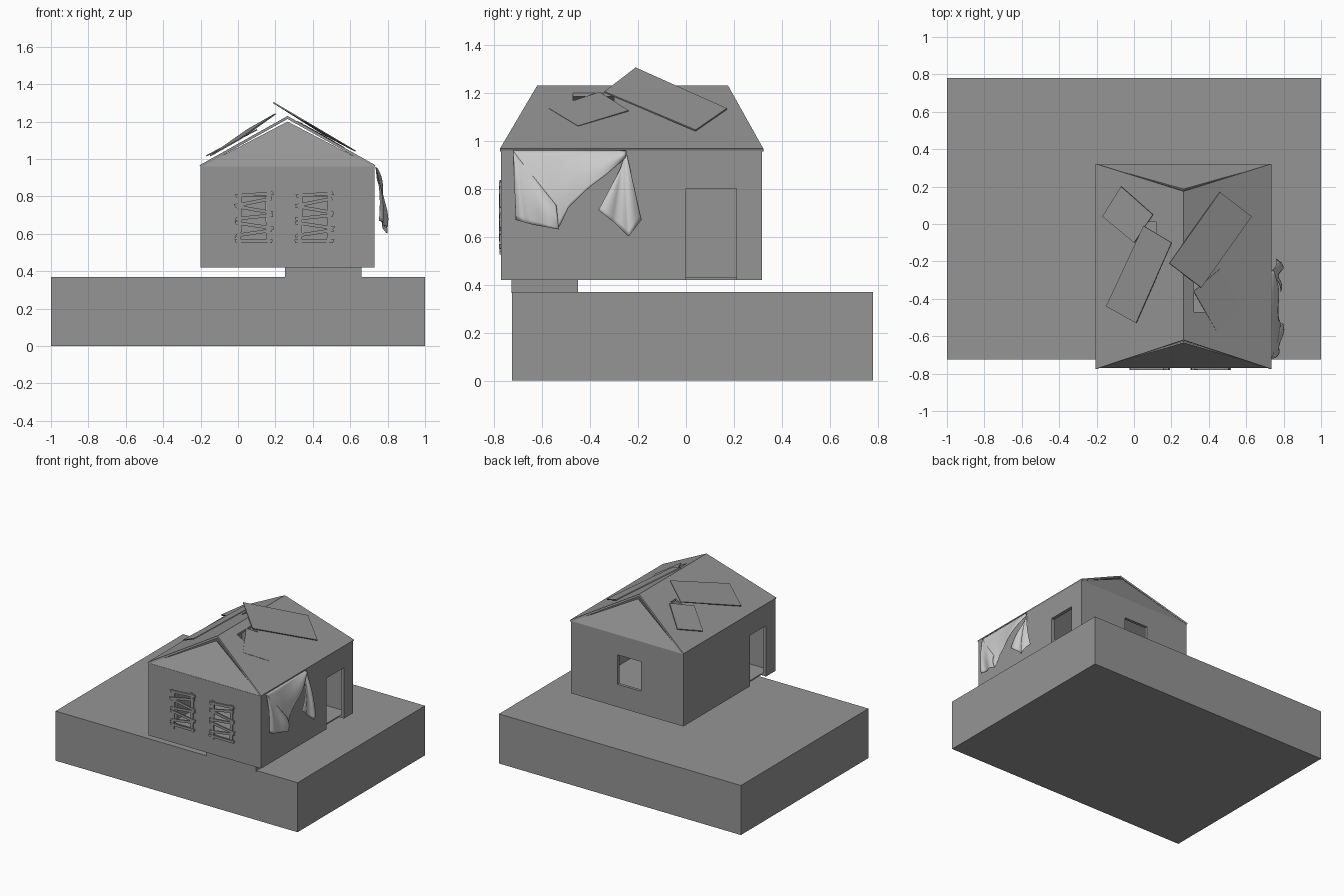
import bpy, bmesh, math, random
from mathutils import Vector

if "Cube" in bpy.data.objects:
    bpy.data.objects.remove(bpy.data.objects["Cube"])

random.seed(4)


def material(name, g):
    m = bpy.data.materials.new(name)
    m.diffuse_color = (g, g, g, 1)
    m.use_nodes = True
    m.node_tree.nodes["Principled BSDF"].inputs["Base Color"].default_value = m.diffuse_color
    return m


DARK = material("dark_grey", 0.3)
PALE = material("pale_cloth", 0.95)


def make(name, bm, mat=DARK):
    me = bpy.data.meshes.new(name)
    bm.to_mesh(me)
    bm.free()
    me.materials.append(mat)
    ob = bpy.data.objects.new(name, me)
    bpy.context.collection.objects.link(ob)
    return ob


def box(name, x0, x1, y0, y1, z0, z1):
    bm = bmesh.new()
    bmesh.ops.create_cube(bm, size=1)
    for v in bm.verts:
        v.co = Vector((x1 if v.co.x > 0 else x0, y1 if v.co.y > 0 else y0, z1 if v.co.z > 0 else z0))
    return make(name, bm)


def apply(ob):
    bpy.context.view_layer.objects.active = ob
    for m in list(ob.modifiers):
        bpy.ops.object.modifier_apply(modifier=m.name)


def cut(ob, *dims):
    cutter = box("cutter", *dims)
    cutter.hide_render = True
    m = ob.modifiers.new("cut", 'BOOLEAN')
    m.operation = 'DIFFERENCE'
    m.solver = 'EXACT'
    m.object = cutter
    apply(ob)
    bpy.data.objects.remove(cutter)


def sheet(name, pts, thick):
    # flat panel, thickened downwards
    bm = bmesh.new()
    f = bm.faces.new([bm.verts.new(p) for p in pts])
    f.normal_update()
    if f.normal.z < 0:
        f.normal_flip()
    ob = make(name, bm)
    m = ob.modifiers.new("thick", 'SOLIDIFY')
    m.thickness = thick
    m.offset = -1
    apply(ob)
    return ob


# ground block and foundation step
box("ground", -1, 1, -0.725, 0.78, 0, 0.37)
box("foundation_step", 0.25, 0.66, -0.728, -0.45, 0.365, 0.422)

# hollow walls with doors and windows
walls = box("walls", -0.2, 0.73, -0.77, 0.317, 0.42, 0.96)
cut(walls, -0.175, 0.705, -0.745, 0.295, 0.43, 1.1)
cut(walls, 0.69, 0.9, 0.0, 0.21, 0.41, 0.80)         # right door
cut(walls, -0.4, -0.16, -0.66, -0.47, 0.41, 0.80)    # left door
cut(walls, 0.15, 0.345, 0.2, 0.5, 0.59, 0.81)        # back window
for wx in (0.0, 0.325):
    cut(walls, wx, wx + 0.17, -0.9, -0.7, 0.56, 0.80)

# roof slopes, with holes
slope = {}
for side, ex in (("left", -0.205), ("right", 0.735)):
    slope[side] = sheet(side + "_roof", [(ex, -0.775, 0.967), (ex, 0.322, 0.967),
                                         (0.265, 0.175, 1.23), (0.265, -0.62, 1.23)], 0.014)
cut(slope["right"], 0.32, 0.43, -0.47, -0.30, 0.9, 1.4)
cut(slope["left"], 0.06, 0.12, -0.05, 0.01, 0.9, 1.4)

# leaning end triangles
sheet("front_gable", [(-0.195, -0.768, 0.96), (0.725, -0.768, 0.96), (0.265, -0.635, 1.2)], 0.01)
sheet("back_gable", [(-0.195, 0.317, 0.96), (0.725, 0.317, 0.96), (0.265, 0.187, 1.2)], 0.01)

# loose roof patches
patches = [
    [(-0.07, 0.20, 1.07), (0.10, 0.05, 1.16), (0.0, -0.10, 1.11), (-0.17, 0.04, 1.02)],
    [(0.05, -0.01, 1.16), (0.20, -0.10, 1.245), (0.01, -0.53, 1.11), (-0.15, -0.44, 1.02)],
    [(0.46, 0.17, 1.135), (0.63, 0.04, 1.045), (0.36, -0.34, 1.205), (0.19, -0.21, 1.305)],
    [(0.32, -0.36, 1.203), (0.46, -0.24, 1.126), (0.57, -0.45, 1.062), (0.44, -0.57, 1.134)],
]
for i, p in enumerate(patches):
    sheet(f"roof_patch_{i + 1}", p, 0.007)


# crooked boards over the front windows
def board(name, a, b, w, y):
    a, b = Vector(a), Vector(b)
    d = (b - a).normalized()
    n = Vector((-d.y, d.x)) * w / 2
    bm = bmesh.new()
    j = lambda: d * random.uniform(-0.008, 0.008)
    pts = [a - n + j(), b - n + j(), b + n + j(), a + n + j()]
    f = bm.faces.new([bm.verts.new((p.x, y, p.y)) for p in pts])
    r = bmesh.ops.extrude_face_region(bm, geom=[f])
    for v in r["geom"]:
        if isinstance(v, bmesh.types.BMVert):
            v.co.y += 0.01
    bmesh.ops.recalc_face_normals(bm, faces=bm.faces)
    make(name, bm)


slats = [(0.56, 0.0), (0.605, 0.03), (0.645, -0.03), (0.69, 0.02),
         (0.73, -0.035), (0.77, 0.04), (0.81, 0.015)]
for k, ox in enumerate((0.0, 0.325)):
    board(f"window_{k + 1}_left_post", (ox + 0.005, 0.53), (ox + 0.01, 0.82), 0.022, -0.777)
    board(f"window_{k + 1}_right_post", (ox + 0.16, 0.55), (ox + 0.165, 0.83), 0.022, -0.777)
    for i, (z, t) in enumerate(slats):
        board(f"window_{k + 1}_slat_{i + 1}", (ox - 0.015, z - t / 2), (ox + 0.185, z + t / 2), 0.018, -0.78)


# hanging cloth on the right wall: grids between a top and a bottom line of (x, y, z)
def along(line, u):
    s = u * (len(line) - 1)
    i = min(int(s), len(line) - 2)
    return Vector(line[i]).lerp(Vector(line[i + 1]), s - i)


def drape(name, top, bottom, waves, nu=28, nv=14):
    bm = bmesh.new()
    rows = []
    for j in range(nv + 1):
        v = j / nv
        row = []
        for i in range(nu + 1):
            u = i / nu
            p = along(top, u).lerp(along(bottom, u), v)
            p.x += 0.012 * math.sin(waves * math.tau * u) * v + 0.012 * math.sin(math.pi * v)
            row.append(bm.verts.new(p))
        rows.append(row)
    for j in range(nv):
        for i in range(nu):
            bm.faces.new((rows[j][i], rows[j + 1][i], rows[j + 1][i + 1], rows[j][i + 1]))
    for f in bm.faces:
        f.smooth = True
    ob = make(name, bm, PALE)
    m = ob.modifiers.new("thick", 'SOLIDIFY')
    m.thickness = 0.002


drape("cloth_swag", [(0.735, -0.72, 0.958), (0.735, -0.25, 0.958)],
      [(0.76, -0.66, 0.76), (0.775, -0.59, 0.66), (0.785, -0.53, 0.635), (0.785, -0.49, 0.72),
       (0.775, -0.41, 0.80), (0.76, -0.33, 0.86), (0.74, -0.25, 0.93)], 1.5)
drape("cloth_left_flap", [(0.737, -0.72, 0.958), (0.745, -0.70, 0.93), (0.77, -0.62, 0.83), (0.785, -0.54, 0.73)],
      [(0.755, -0.71, 0.67), (0.785, -0.64, 0.65), (0.79, -0.53, 0.63)], 1.5)
drape("cloth_right_flap", [(0.745, -0.275, 0.88), (0.737, -0.25, 0.958)],
      [(0.785, -0.365, 0.71), (0.775, -0.30, 0.66), (0.80, -0.24, 0.60), (0.76, -0.185, 0.67)], 1.5)
